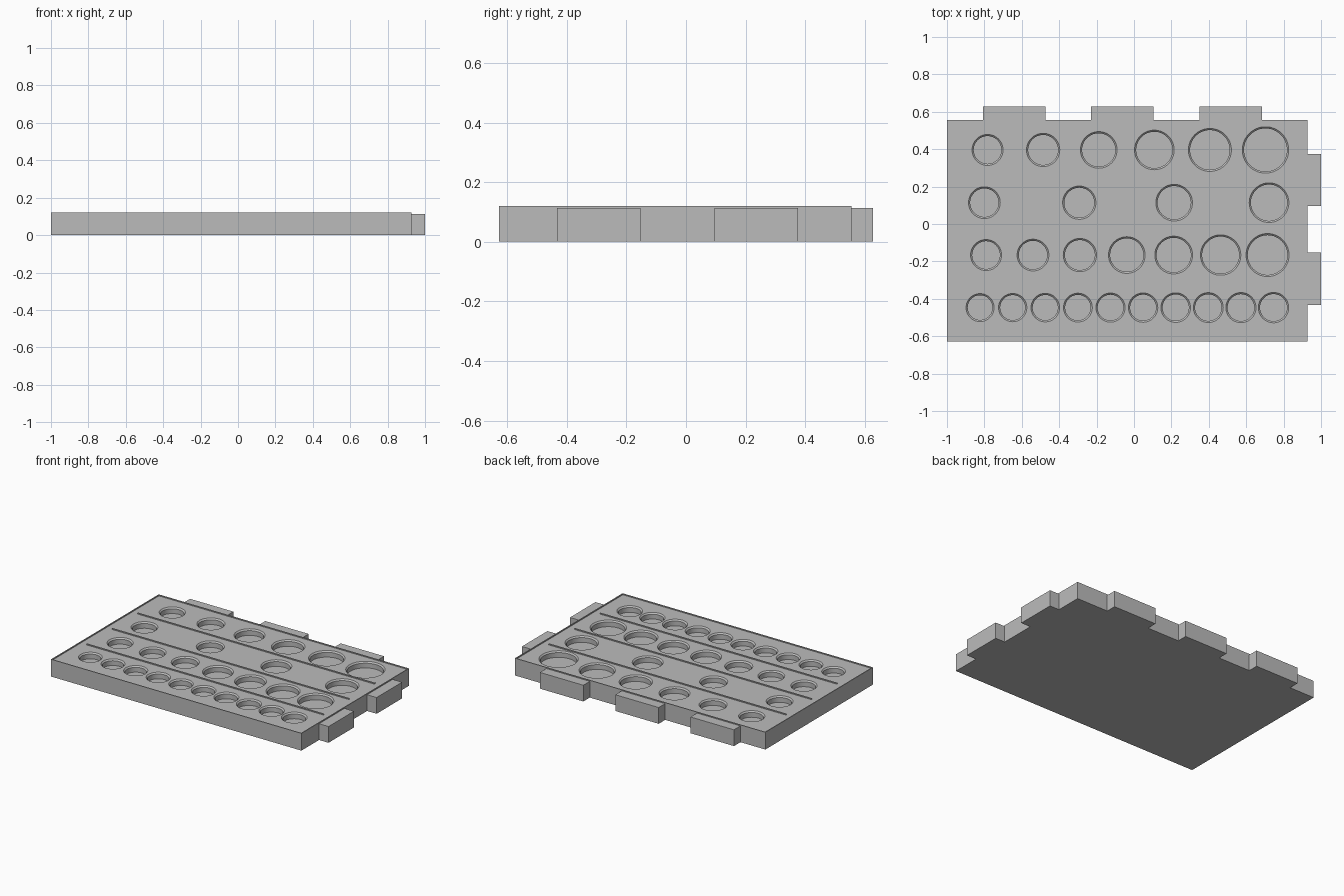
import bpy
import bmesh
import math

old = bpy.data.objects.get("Cube")
if old:
    bpy.data.objects.remove(old, do_unlink=True)

grey = bpy.data.materials.new("plain grey")
grey.use_nodes = True
colour = (0.5, 0.5, 0.5, 1)
grey.diffuse_color = colour
grey.node_tree.nodes["Principled BSDF"].inputs["Base Color"].default_value = colour

LEFT, RIGHT = -1.0, 0.927     # plate extents without tabs
FRONT, BACK = -0.627, 0.556
TOP, FLOOR = 0.12, 0.113      # rim height and recessed surface
LIP, CHAMFER, DEPTH = 0.006, 0.009, 0.042


def finish(name, bm):
    mesh = bpy.data.meshes.new(name)
    bmesh.ops.recalc_face_normals(bm, faces=bm.faces)
    bm.to_mesh(mesh)
    bm.free()
    mesh.materials.append(grey)
    obj = bpy.data.objects.new(name, mesh)
    bpy.context.collection.objects.link(obj)
    return obj


def box(name, x0, x1, y0, y1, z0, z1):
    bm = bmesh.new()
    bmesh.ops.create_cube(bm, size=1)
    for v in bm.verts:
        v.co.x = x1 if v.co.x > 0 else x0
        v.co.y = y1 if v.co.y > 0 else y0
        v.co.z = z1 if v.co.z > 0 else z0
    return finish(name, bm)


def add_well(bm, x, y, r):
    """Closed turned solid: straight well with a chamfered mouth."""
    inner = r - CHAMFER
    profile = [(inner, FLOOR - DEPTH), (inner, FLOOR - CHAMFER), (r, FLOOR), (r, TOP + 0.05)]
    n = 64
    rings = [[bm.verts.new((x + rad * math.cos(math.tau * i / n),
                            y + rad * math.sin(math.tau * i / n), z))
              for i in range(n)] for rad, z in profile]
    for low, high in zip(rings, rings[1:]):
        for i in range(n):
            j = (i + 1) % n
            bm.faces.new((low[i], low[j], high[j], high[i]))
    bm.faces.new(rings[0][::-1])
    bm.faces.new(rings[-1])


def cut(obj, cutter):
    cutter.hide_render = True
    mod = obj.modifiers.new("cut", "BOOLEAN")
    mod.operation = "DIFFERENCE"
    mod.solver = "EXACT"
    mod.object = cutter
    bpy.context.view_layer.objects.active = obj
    bpy.ops.object.modifier_apply(modifier=mod.name)
    bpy.data.objects.remove(cutter, do_unlink=True)


# Tray plate with a shallow recessed top inside a thin lip
tray = box("tray", LEFT, RIGHT, FRONT, BACK, 0, TOP)
cut(tray, box("recess_cutter", LEFT + LIP, RIGHT - LIP, FRONT + LIP, BACK - LIP, FLOOR, TOP + 0.1))

# Rows of round wells: y, first x, last x, radii
rows = [
    (0.396, -0.783, 0.703, [0.083, 0.089, 0.098, 0.106, 0.115, 0.124]),
    (0.114, -0.800, 0.722, [0.085, 0.089, 0.098, 0.106]),
    (-0.166, -0.791, 0.714, [0.083, 0.085, 0.089, 0.098, 0.101, 0.108, 0.115]),
    (-0.447, -0.823, 0.746, [0.075 + 0.0007 * i for i in range(10)]),
]
bm = bmesh.new()
for y, first, last, radii in rows:
    for i, r in enumerate(radii):
        add_well(bm, first + (last - first) * i / (len(radii) - 1), y, r)
cut(tray, finish("well_cutter", bm))

bpy.ops.object.select_all(action="DESELECT")
tray.select_set(True)
bpy.context.view_layer.objects.active = tray
bpy.ops.object.shade_smooth_by_angle(angle=math.radians(30))

# Thin divider ribs midway between rows
for i, (a, b) in enumerate(zip(rows, rows[1:])):
    y = (a[0] + b[0]) / 2
    box(f"divider_rib_{i + 1}", -0.95, 0.875, y - 0.004, y + 0.004, FLOOR - 0.005, TOP)

# Joining tabs along the back and the left side
for i, x in enumerate((-0.641, -0.062, 0.518)):
    box(f"back_tab_{i + 1}", x - 0.167, x + 0.167, BACK - 0.003, 0.627, 0, FLOOR)
for i, y in enumerate((-0.293, 0.235)):
    box(f"left_tab_{i + 1}", RIGHT - 0.003, 1.0, y - 0.14, y + 0.14, 0, FLOOR)
